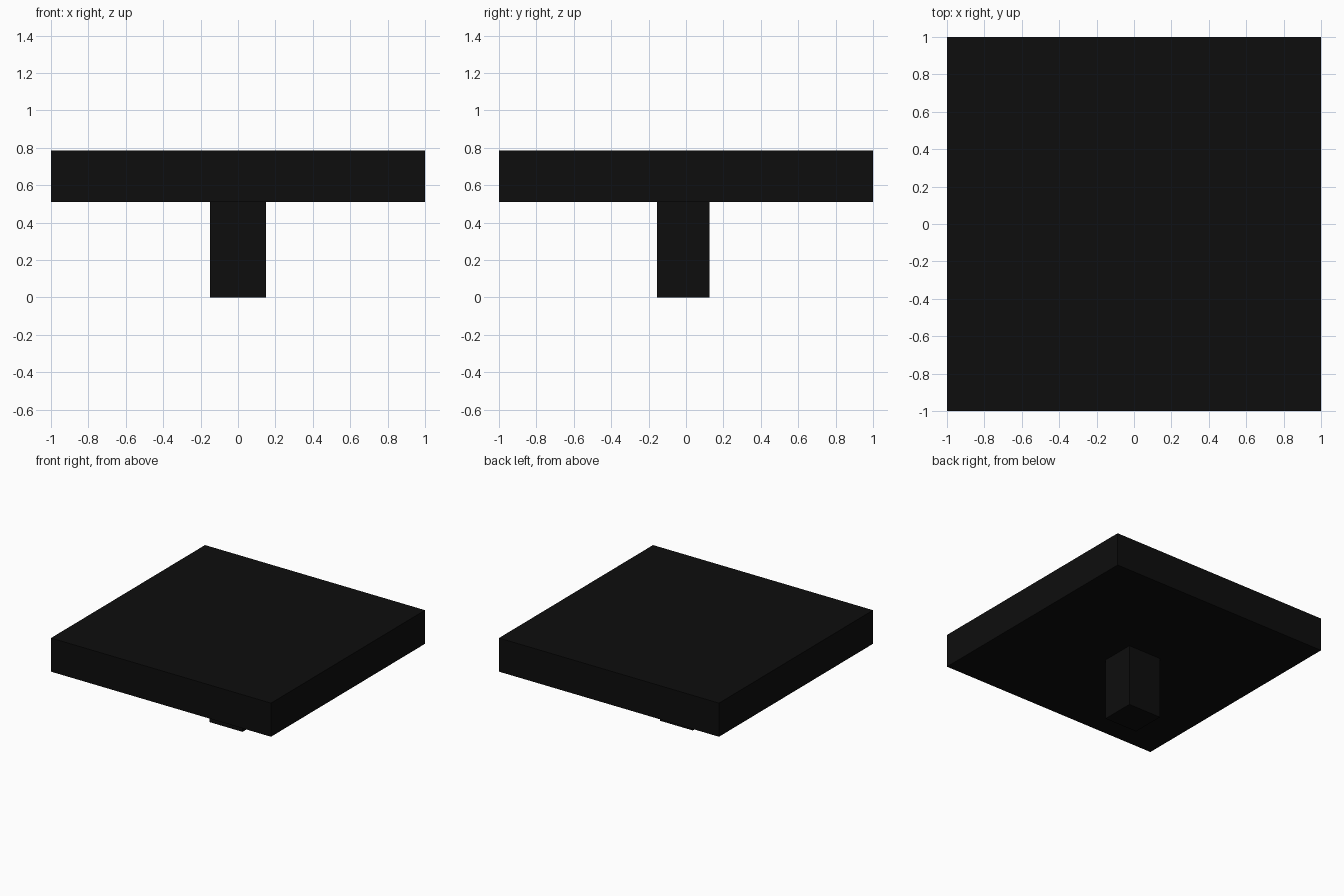
import bpy

cube = bpy.data.objects.get("Cube")
if cube:
    bpy.data.objects.remove(cube, do_unlink=True)

black = bpy.data.materials.new("black")
colour = (0.004, 0.004, 0.004, 1)
black.use_nodes = True
black.diffuse_color = colour
black.node_tree.nodes["Principled BSDF"].inputs["Base Color"].default_value = colour


def box(name, low, high):
    """Flat-shaded box between two opposite corners."""
    centre = [(a + b) / 2 for a, b in zip(low, high)]
    bpy.ops.mesh.primitive_cube_add(size=1, location=centre)
    obj = bpy.context.object
    obj.name = name
    obj.scale = [b - a for a, b in zip(low, high)]
    bpy.ops.object.transform_apply(location=False, rotation=False, scale=True)
    obj.data.materials.append(black)
    return obj


# Thick square top
box("table_top", (-1, -1, 0.51), (1, 1, 0.786))

# Single post, set slightly towards the front
box("centre_post", (-0.15, -0.155, 0), (0.15, 0.125, 0.51))
